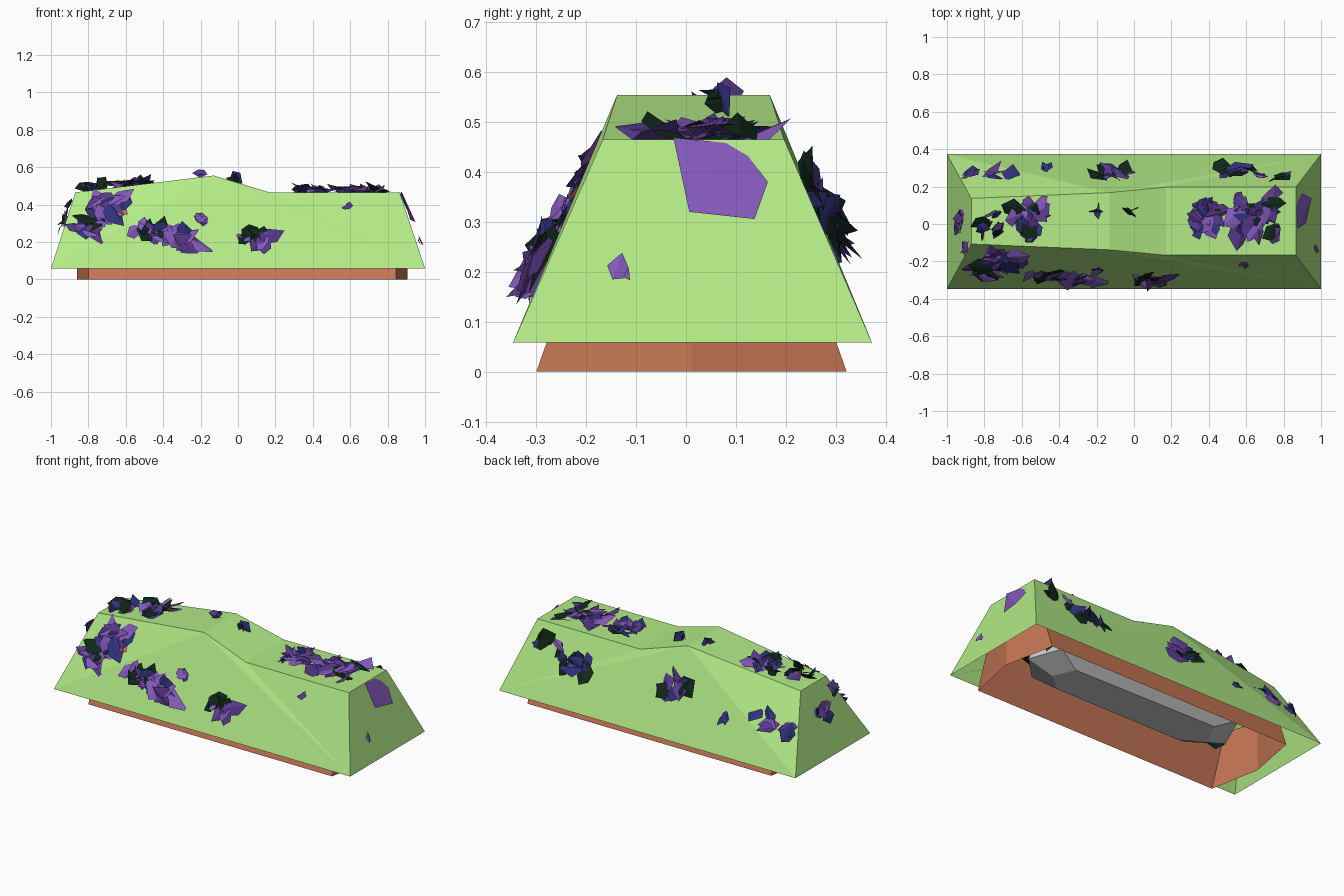
import bpy, bmesh, random
from mathutils import Vector, Matrix
from mathutils.bvhtree import BVHTree

if "Cube" in bpy.data.objects:
    bpy.data.objects.remove(bpy.data.objects["Cube"])

random.seed(11)


def material(name, rgb):
    m = bpy.data.materials.new(name)
    m.diffuse_color = (*rgb, 1)
    m.use_nodes = True
    m.node_tree.nodes["Principled BSDF"].inputs["Base Color"].default_value = m.diffuse_color
    return m


GREEN = material("leaf_green", (0.45, 0.83, 0.24))
CLAY = material("clay", (0.56, 0.18, 0.09))
PETALS = [material("violet", (.23, .1, .5)), material("purple", (.1, .04, .26)),
          material("navy", (.03, .03, .2)), material("black_leaf", (.005, .02, .01))]
DARK_LEAF = [material("dark_leaf", (.005, .03, .01)), material("teal_leaf", (0, .22, .15))]


def finish(name, bm, mats):
    mesh = bpy.data.meshes.new(name)
    bm.to_mesh(mesh)
    for m in mats:
        mesh.materials.append(m)
    ob = bpy.data.objects.new(name, mesh)
    bpy.context.collection.objects.link(ob)
    return ob


# Green hedge shell: open bottom, humped ridge
bm = bmesh.new()
base = [[bm.verts.new((x, y, .058)) for x in (-1, 1)] for y in (-.347, .373)]
rows = [[], []]
for x, half, z in ((-.87, .122, .465), (-.13, .153, .555), (.17, .182, .465), (.865, .182, .465)):
    for row, s in zip(rows, (-1, 1)):
        row.append(bm.verts.new((x, .015 + s * half, z)))
for i in range(3):
    bm.faces.new((rows[0][i], rows[0][i + 1], rows[1][i + 1], rows[1][i]))
for e, t in ((0, 0), (1, 3)):
    bm.faces.new((base[0][e], base[1][e], rows[1][t], rows[0][t]))
for (a, b), row in zip(base, rows):
    bm.faces.new((a, row[1], row[0]))
    bm.faces.new((a, b, row[1]))
    for i in (1, 2):
        bm.faces.new((b, row[i + 1], row[i]))
bmesh.ops.recalc_face_normals(bm, faces=bm.faces)
tree = BVHTree.FromBMesh(bm)
finish("hedge_shell", bm, [GREEN])


# Stacked rings used for the planter wall and the inner core
def loft(name, rings, mats, cap):
    bm = bmesh.new()
    loops = [[bm.verts.new(p) for p in r] for r in rings]
    n = len(loops[0])
    for a, b in zip(loops, loops[1:]):
        for i in range(n):
            bm.faces.new((a[i], a[(i + 1) % n], b[(i + 1) % n], b[i]))
    if cap:
        bm.faces.new(loops[0][::-1])
        bm.faces.new(loops[-1])
    return finish(name, bm, mats)


# Planter wall with shallow pointed ends
def planter_ring(z):
    h = .311 - .35 * z
    return [(.0225 + x, .011 + y * h, z) for x, y in
            ((-.8225, -1), (.8225, -1), (.8825, 0), (.8225, 1), (-.8225, 1), (-.8825, 0))]


loft("planter_wall", [planter_ring(0), planter_ring(.3)], [CLAY], False)


# Grey core hidden in the hedge
def core_ring(sx, sy, z):
    return [(x * sx, y * sy + .01, z) for x, y in
            ((-1, -.4), (-.75, -1), (.8, -1), (1, -.3), (.9, .7), (-.85, .8))]


loft("inner_core", [core_ring(.55, .13, .08), core_ring(.7, .2, .14), core_ring(.6, .09, .4)], [], True)


# One folded angular leaf lying across a normal
def leaf(bm, pos, normal, size, tilt, mat):
    rot = normal.to_track_quat('Z', 'Y').to_matrix()
    for axis, limit in (('X', tilt), ('Y', tilt), ('Z', 3.14)):
        rot = rot @ Matrix.Rotation(random.uniform(-limit, limit), 3, axis)
    w = random.uniform(.25, .45)
    v = []
    for p in ((-.55, 0, 0), (-.1, w, -.08), (.35, w * .8, -.08), (.55, -.05, 0), (.05, -w, -.08)):
        q = pos + rot @ (Vector(p) * size)
        v.append(bm.verts.new((max(-1, min(1, q.x)), max(-.373, min(.373, q.y)), min(.59, q.z))))
    for f in ((0, 3, 2, 1), (0, 4, 3)):
        bm.faces.new([v[i] for i in f]).material_index = mat


# Point on the hedge seen from a side, with its outward normal
def on_hedge(axis, sign, u, v):
    start = [u, v]
    start.insert(axis, 2 * sign)
    aim = Vector((0, 0, 0))
    aim[axis] = -sign
    hit, normal, _i, _d = tree.ray_cast(Vector(start), aim)
    if hit is None:
        return None, None
    return hit, (-normal if normal.dot(aim) > 0 else normal)


# Scatter leaves; each cluster is centre u, centre v, spread, count
def scatter(name, axis, sign, squash, tilt, weights, clusters):
    bm = bmesh.new()
    for u, v, r, n in clusters:
        size = min(.15, .05 + r)
        for _ in range(n):
            pos, normal = on_hedge(axis, sign, u + random.uniform(-r, r),
                                   v + random.uniform(-r, r) * squash)
            if pos:
                leaf(bm, pos + normal * random.uniform(.008, .03), normal,
                     size * random.uniform(.7, 1.1), tilt, random.choices(range(4), weights)[0])
    finish(name, bm, PETALS)


scatter("front_flowers", 1, -1, .3, .5, (6, 4, 2, 1),
        [(-.71, .41, .09, 11), (-.73, .34, .09, 11), (-.78, .26, .08, 8), (-.47, .25, .08, 14),
         (-.28, .21, .1, 10), (.11, .21, .09, 9), (-.2, .32, .02, 5), (.59, .385, .01, 2)])
scatter("back_flowers", 1, 1, .4, .5, (1, 2, 4, 4),
        [(.55, .3, .09, 11), (.73, .36, .07, 5), (-.13, .33, .1, 9), (-.47, .25, .04, 2),
         (-.7, .29, .08, 4), (-.88, .27, .05, 4)])
scatter("top_flowers", 2, 1, 1, .5, (2, 3, 5, 2),
        [(-.57, .02, .08, 20), (.38, .05, .08, 22), (.65, .03, .11, 26)])
scatter("upright_top_leaves", 2, 1, 1.3, 1.3, (1, 3, 3, 3),
        [(-.77, .0, .05, 9), (-.2, .06, .02, 3), (-.02, .04, .03, 3)])
scatter("right_flowers", 0, 1, 1, .12, (1, 0, 0, 0), [(-.13, .205, .01, 2)])
scatter("left_flowers", 0, -1, .8, .5, (3, 3, 1, 1), [(0, .3, .06, 5), (-.12, .38, .03, 3)])

# Single large petal on the right end and a clay shard on the front
for name, axis, sign, u, v, size, mat in (("right_petal", 0, 1, .06, .385, .22, PETALS[0]),
                                          ("clay_shard", 1, -1, -.62, .36, .08, CLAY)):
    bm = bmesh.new()
    pos, normal = on_hedge(axis, sign, u, v)
    leaf(bm, pos + normal * .02, normal, size, .1, 0)
    finish(name, bm, [mat])

# Dark leaves packed inside, around the core
bm = bmesh.new()
for i in range(16):
    s = 1 if i % 2 else -1
    pos = Vector((-.7 + 1.4 * i / 15, .01 + s * .17, random.uniform(.17, .26)))
    leaf(bm, pos, Vector((0, s * .5, -1)).normalized(), .17, .3, 1 if i % 5 == 0 else 0)
finish("inner_leaves", bm, DARK_LEAF)
